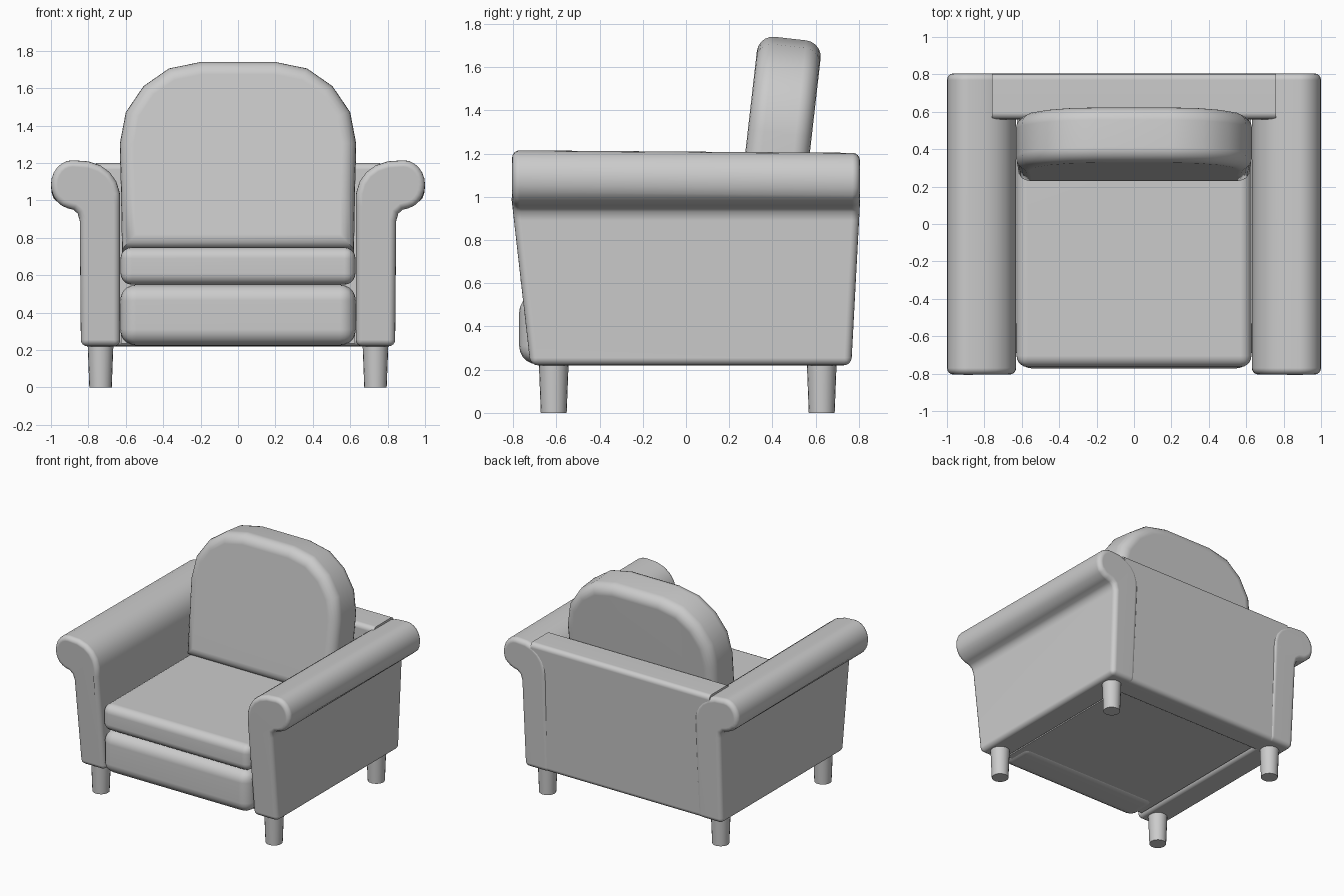
import bpy, bmesh
from math import radians, cos, sin
from mathutils import Matrix

if "Cube" in bpy.data.objects:
    bpy.data.objects.remove(bpy.data.objects["Cube"], do_unlink=True)

grey = bpy.data.materials.new("soft grey")
grey.use_nodes = True
GREY = (0.6, 0.6, 0.6, 1)
grey.diffuse_color = GREY
grey.node_tree.nodes["Principled BSDF"].inputs["Base Color"].default_value = GREY


def finish(name, bm, radius=0.0, segments=4, rule=None):
    """Round the hard edges, then turn the mesh into a smooth shaded object."""
    bmesh.ops.recalc_face_normals(bm, faces=bm.faces)
    if radius:
        edges = [e for e in bm.edges if e.calc_face_angle(0) > radians(40)
                 and (rule is None or rule(e))]
        bmesh.ops.bevel(bm, geom=edges, offset=radius, segments=segments,
                        profile=0.5, affect='EDGES', clamp_overlap=True)
    mesh = bpy.data.meshes.new(name)
    bm.to_mesh(mesh)
    bm.free()
    mesh.materials.append(grey)
    obj = bpy.data.objects.new(name, mesh)
    bpy.context.collection.objects.link(obj)
    bpy.ops.object.select_all(action='DESELECT')
    obj.select_set(True)
    bpy.context.view_layer.objects.active = obj
    bpy.ops.object.shade_smooth_by_angle(angle=radians(40))
    obj.modifiers.new("even shading", 'WEIGHTED_NORMAL').keep_sharp = True
    return obj


def prism(outline, y0, y1):
    """Extrude an x-z outline along y."""
    bm = bmesh.new()
    face = bm.faces.new([bm.verts.new((x, y0, z)) for x, z in outline])
    new = bmesh.ops.extrude_face_region(bm, geom=[face])["geom"]
    verts = [v for v in new if isinstance(v, bmesh.types.BMVert)]
    bmesh.ops.translate(bm, verts=verts, vec=(0, y1 - y0, 0))
    return bm


def box(x, y0, y1, z0, z1):
    return prism([(-x, z0), (x, z0), (x, z1), (-x, z1)], y0, y1)


def flare(z):
    """How far the shell leans in below the arm rolls."""
    return max(0, min(1, (0.97 - z) / 0.75))


# Rolled arms, leaning outward at both ends
roll = [(0.885 + 0.115 * cos(radians(a)), 1.085 + 0.13 * sin(radians(a)))
        for a in range(90, -76, -15)]
arm = ([(0.84, 0.22), (0.63, 0.22), (0.63, 0.97), (0.632, 1.04), (0.65, 1.1),
        (0.685, 1.15), (0.735, 1.187), (0.80, 1.209)] + roll
       + [(0.88, 0.95), (0.857, 0.93), (0.846, 0.89)])
for side, name in ((1, "left_arm"), (-1, "right_arm")):
    bm = prism([(x * side, z) for x, z in arm], -0.805, 0.805)
    for v in bm.verts:
        if v.co.y < 0:
            v.co.y += 0.085 * flare(v.co.z)
        else:
            v.co.y -= 0.04 * flare(v.co.z)
            if v.co.z > 1:
                v.co.z -= 0.012
    finish(name, bm, 0.035, 4)

# Back of the shell, running into both arms
bm = box(0.76, 0.56, 0.805, 0.22, 1.2)
for v in bm.verts:
    if v.co.y > 0.7:
        v.co.y -= 0.045 * flare(v.co.z)
finish("shell_back", bm, 0.035, 4,
       lambda e: abs(e.verts[0].co.x - e.verts[1].co.x) > 0.1)

# Underside panel and cushions
finish("underside_panel", box(0.625, -0.66, 0.6, 0.235, 0.45))
finish("front_pad", box(0.63, -0.772, -0.45, 0.225, 0.55), 0.085, 5)
finish("seat_cushion", box(0.628, -0.765, 0.5, 0.55, 0.75), 0.06, 5)

# Arched back cushion, tilted backward
half = [(0.62, 0.0), (0.625, 0.3), (0.632, 0.57), (0.60, 0.74),
        (0.505, 0.88), (0.37, 0.975), (0.2, 1.01)]
bm = prism(half + [(-x, z) for x, z in reversed(half)], 0, 0.297)
rim = lambda e: abs(e.verts[0].co.y - e.verts[1].co.y) < 0.01
bmesh.ops.transform(bm, verts=bm.verts, matrix=Matrix.Identity(4))
cushion = finish("back_cushion", bm, 0.075, 5, rim)
cushion.location = (0, 0.222, 0.745)
cushion.rotation_euler.x = radians(-6.5)

# Tapered legs
for x, side in ((0.735, "left"), (-0.735, "right")):
    for y, end in ((-0.612, "front"), (0.628, "back")):
        bm = bmesh.new()
        bmesh.ops.create_cone(bm, cap_ends=True, segments=20, radius1=0.06,
                              radius2=0.07, depth=0.26,
                              matrix=Matrix.Translation((x, y, 0.13)))
        finish(f"{end}_{side}_leg", bm)
